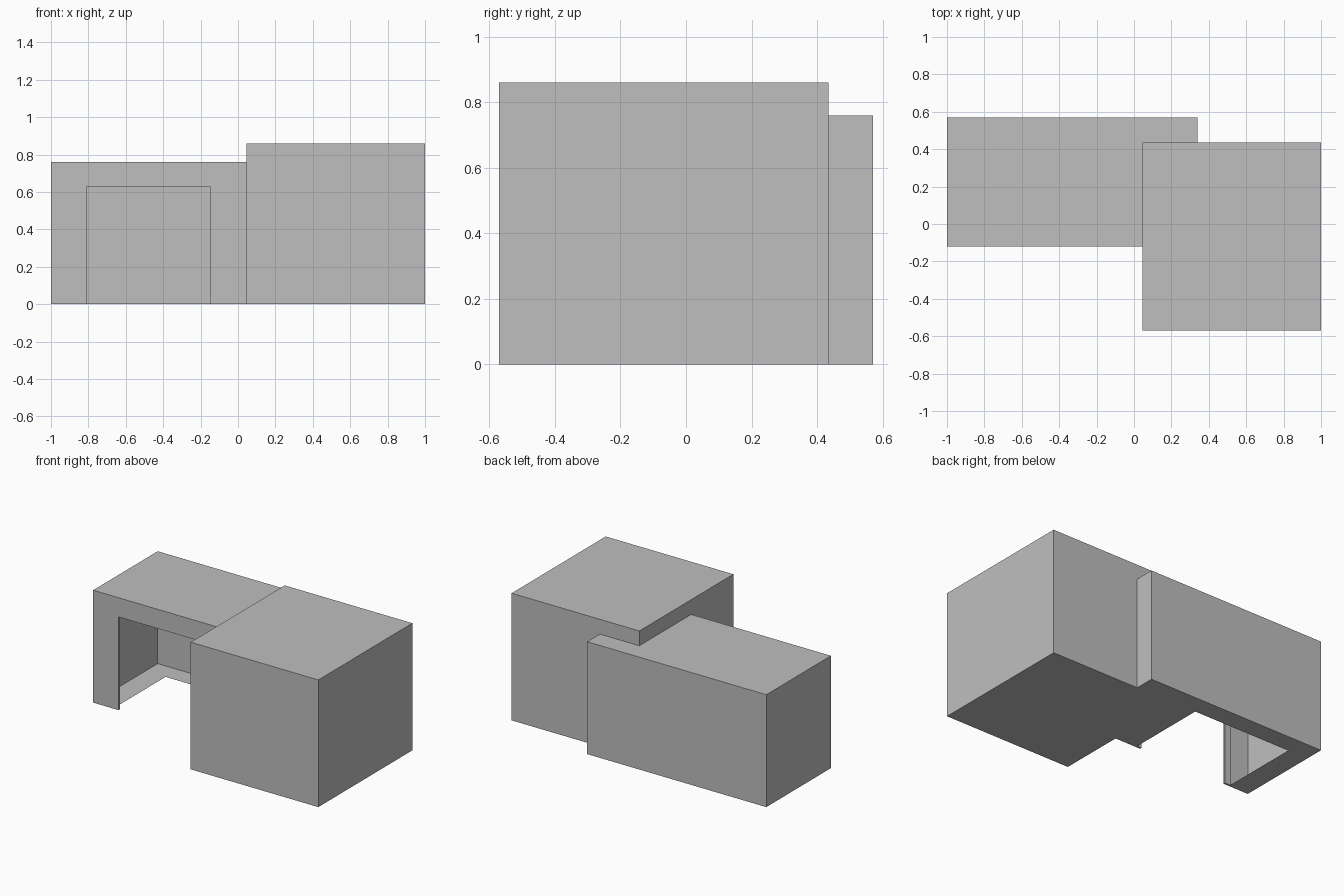
import bpy, bmesh

if "Cube" in bpy.data.objects:
    bpy.data.objects.remove(bpy.data.objects["Cube"])

grey = bpy.data.materials.new("light_grey")
grey.diffuse_color = (0.52, 0.52, 0.52, 1)
grey.use_nodes = True
grey.node_tree.nodes["Principled BSDF"].inputs["Base Color"].default_value = grey.diffuse_color


def finish(name, bm):
    me = bpy.data.meshes.new(name)
    bm.to_mesh(me)
    bm.free()
    me.materials.append(grey)
    ob = bpy.data.objects.new(name, me)
    bpy.context.collection.objects.link(ob)
    return ob


def box(name, lo, hi):
    bm = bmesh.new()
    bmesh.ops.create_cube(bm, size=1)
    for v in bm.verts:
        v.co = [lo[i] if v.co[i] < 0 else hi[i] for i in range(3)]
    return finish(name, bm)


def sheet(bm, points):
    bm.faces.new([bm.verts.new(p) for p in points])


# Tall closed block at the front right
X1, Y1 = 0.045, 0.435
box("main_block", (X1, -0.57, 0), (1, Y1, 0.86))

# Hollow thin-skinned wing at the back left
L, R, F, B, H = -1, 0.34, -0.12, 0.57, 0.76
DL, DR, DH = -0.81, -0.15, 0.63     # doorway
HL, HR, HB = -0.85, -0.115, 0.44    # hole in the floor behind it
bm = bmesh.new()
# roof, back, left end and right end
sheet(bm, [(L, F, H), (R, F, H), (R, B, H), (L, B, H)])
sheet(bm, [(R, B, 0), (L, B, 0), (L, B, H), (R, B, H)])
sheet(bm, [(L, B, 0), (L, F, 0), (L, F, H), (L, B, H)])
sheet(bm, [(R, Y1, 0), (R, B, 0), (R, B, H), (R, Y1, H)])
# front wall with doorway
sheet(bm, [(x, F, z) for x, z in [(L, 0), (DL, 0), (DL, DH), (DR, DH),
                                  (DR, 0), (X1, 0), (X1, H), (L, H)]])
# floor with cut-out
sheet(bm, [(x, y, 0) for x, y in [(L, B), (R, B), (R, Y1), (X1, Y1), (X1, F), (HR, F),
                                  (HR, HB), (HL, HB), (HL, F), (L, F)]])
bmesh.ops.remove_doubles(bm, verts=bm.verts, dist=0.0005)
finish("hollow_wing", bm)

# Slim frame behind the doorway
D = 0.014
box("door_frame_left", (HL, F + 0.001, 0), (DL, F + D, DH))
box("door_frame_right", (DR, F + 0.001, 0), (HR, F + D, DH))
box("door_frame_top", (HL, F + 0.001, DH), (HR, F + D, DH + 0.035))
